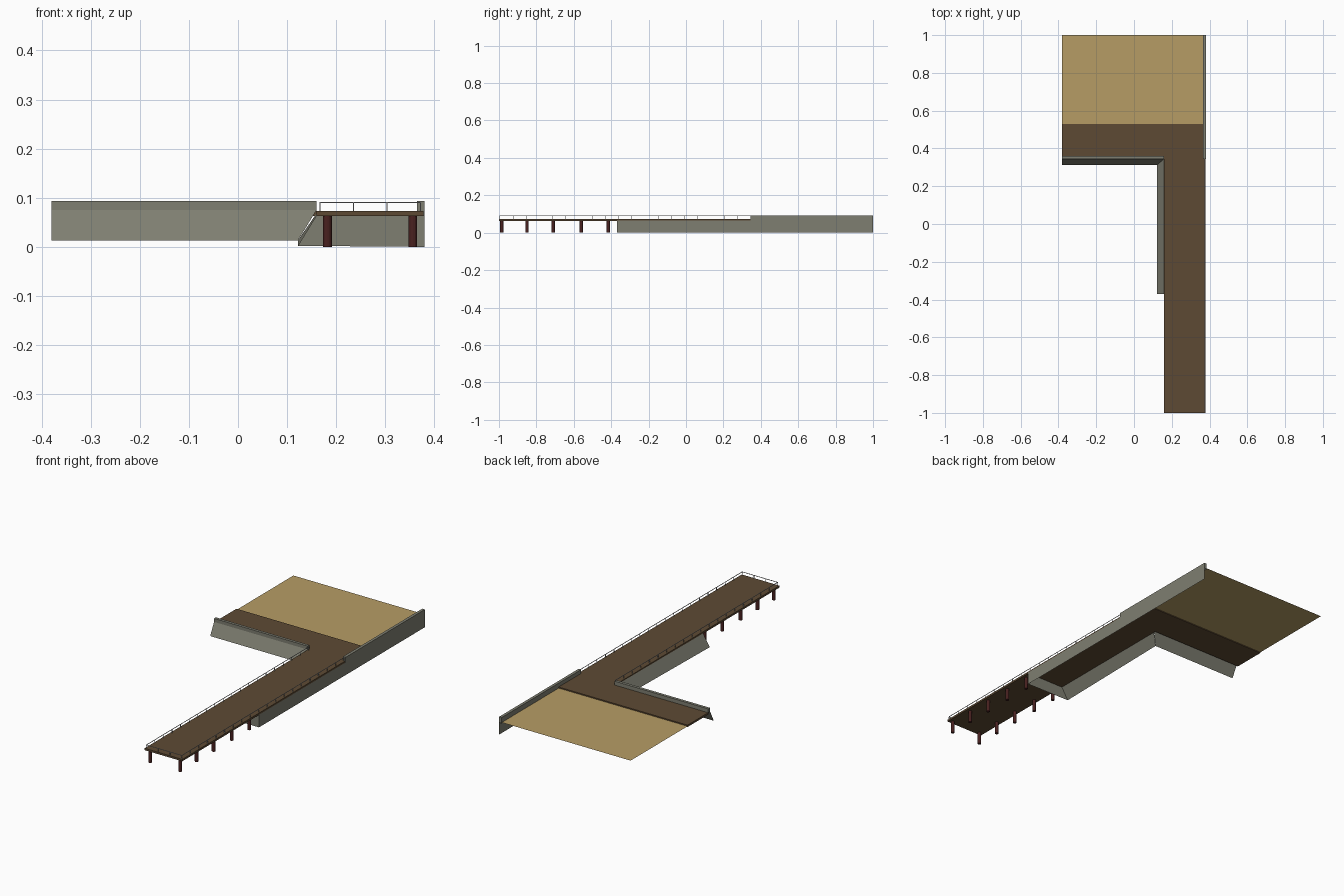
import bpy, bmesh
from mathutils import Vector

if "Cube" in bpy.data.objects:
    bpy.data.objects.remove(bpy.data.objects["Cube"])


def material(name, rgb):
    m = bpy.data.materials.new(name)
    m.diffuse_color = (*rgb, 1)
    m.use_nodes = True
    m.node_tree.nodes["Principled BSDF"].inputs["Base Color"].default_value = m.diffuse_color
    return m


CONCRETE = material("grey concrete", (0.21, 0.21, 0.165))
PLANKS = material("brown planks", (0.11, 0.068, 0.034))
SAND = material("tan sand", (0.47, 0.335, 0.13))
PILE = material("dark red timber", (0.065, 0.015, 0.014))
METAL = material("pale metal", (0.5, 0.5, 0.5))


def finish(name, bm, mat):
    bmesh.ops.recalc_face_normals(bm, faces=bm.faces)
    me = bpy.data.meshes.new(name)
    bm.to_mesh(me)
    bm.free()
    me.materials.append(mat)
    ob = bpy.data.objects.new(name, me)
    bpy.context.collection.objects.link(ob)
    return ob


def add_box(bm, lo, hi):
    lo, hi = Vector(lo), Vector(hi)
    vs = bmesh.ops.create_cube(bm, size=1)["verts"]
    for v in vs:
        v.co = (lo + hi) / 2 + Vector(a * b for a, b in zip(v.co, hi - lo))


def strip(name, start, end, mat):
    """Sheet spanned between two matching profiles."""
    bm = bmesh.new()
    a = [bm.verts.new(p) for p in start]
    b = [bm.verts.new(p) for p in end]
    for i in range(len(a) - 1):
        bm.faces.new((a[i], a[i + 1], b[i + 1], b[i]))
    return finish(name, bm, mat)


# L-shaped deck
bm = bmesh.new()
outline = [(0.16, -1), (0.378, -1), (0.378, 0.345), (0.365, 0.345), (0.365, 0.53),
           (-0.38, 0.53), (-0.38, 0.355), (0.16, 0.355)]
face = bm.faces.new([bm.verts.new((x, y, 0.063)) for x, y in outline])
top = bmesh.ops.extrude_face_region(bm, geom=[face])["geom"]
for v in top:
    if isinstance(v, bmesh.types.BMVert):
        v.co.z = 0.073
finish("deck", bm, PLANKS)

# Sand surface behind the deck
strip("sand_surface", [(-0.38, 0.53, 0.067), (-0.38, 1, 0.067)],
      [(0.365, 0.53, 0.067), (0.365, 1, 0.067)], SAND)

# Right quay wall: low sheet under the deck, parapet further back
strip("right_wall_low", [(0.38, -0.37, 0), (0.38, -0.37, 0.066)],
      [(0.38, 0.345, 0), (0.38, 0.345, 0.066)], CONCRETE)
prof = [(0.38, 0), (0.38, 0.093), (0.365, 0.093), (0.365, 0.063)]
strip("right_wall_parapet", [(x, 0.345, z) for x, z in prof],
      [(x, 1, z) for x, z in prof], CONCRETE)
for n, y in (("front", 0.345), ("back", 1)):
    strip("parapet_end_" + n, [(0.365, y, 0.063), (0.365, y, 0.093)],
          [(0.38, y, 0.063), (0.38, y, 0.093)], CONCRETE)

# Wall closing the front of the quay
strip("front_end_wall", [(0.122, -0.37, 0.002), (0.16, -0.37, 0.064)],
      [(0.38, -0.37, 0), (0.38, -0.37, 0.064)], CONCRETE)

# Sloped walls along the walkway and across the left side
strip("walkway_slope", [(0.122, -0.37, 0.002), (0.16, -0.37, 0.064)],
      [(0.122, 0.313, 0.013), (0.16, 0.345, 0.068)], CONCRETE)
strip("left_slope",
      [(-0.38, 0.313, 0.013), (-0.38, 0.345, 0.075), (-0.38, 0.345, 0.093),
       (-0.38, 0.36, 0.093), (-0.38, 0.36, 0.063)],
      [(0.122, 0.313, 0.013), (0.16, 0.345, 0.075), (0.16, 0.345, 0.093),
       (0.16, 0.36, 0.093), (0.16, 0.36, 0.063)], CONCRETE)
for n, x in (("left", -0.38), ("right", 0.16)):
    strip("left_cap_end_" + n, [(x, 0.345, 0.073), (x, 0.345, 0.093)],
          [(x, 0.36, 0.073), (x, 0.36, 0.093)], CONCRETE)

# Piles in pairs
bm = bmesh.new()
for y in (-0.985, -0.85, -0.71, -0.56, -0.415):
    for x in (0.182, 0.356):
        vs = bmesh.ops.create_cone(bm, cap_ends=True, segments=12, radius1=0.009,
                                   radius2=0.009, depth=0.063)["verts"]
        bmesh.ops.translate(bm, verts=vs, vec=(x, y, 0.0315))
finish("piles", bm, PILE)

# Railing: posts and top rail on three sides
bm = bmesh.new()
t = 0.001
x0, x1, y0, y1 = 0.167, 0.372, -0.995, 0.345


def post(x, y):
    add_box(bm, (x - t, y - t, 0.073), (x + t, y + t, 0.09))


for i in range(20):
    for x in (x0, x1):
        post(x, y0 + (y1 - y0) * i / 19)
for i in (1, 2):
    post(x0 + (x1 - x0) * i / 3, y0)
for x in (x0, x1):
    add_box(bm, (x - t, y0, 0.089), (x + t, y1, 0.0915))
add_box(bm, (x0, y0 - t, 0.089), (x1, y0 + t, 0.0915))
finish("railing", bm, METAL)
